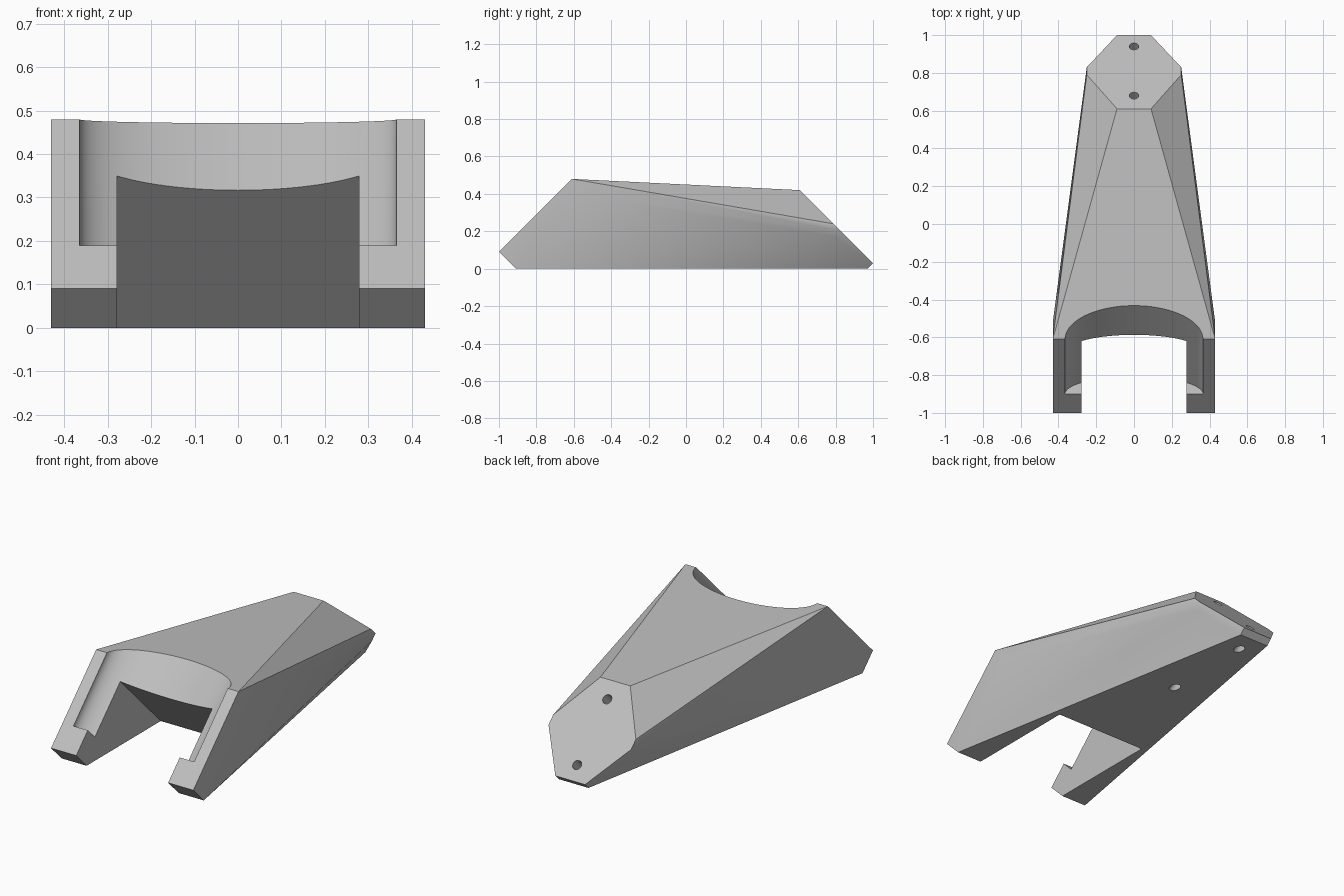
import bpy
import bmesh
from math import cos, sin, pi, sqrt, radians
from mathutils import Matrix, Vector

cube = bpy.data.objects.get("Cube")
if cube:
    bpy.data.objects.remove(cube, do_unlink=True)

grey = bpy.data.materials.new("light grey")
grey.use_nodes = True
colour = (0.52, 0.52, 0.52, 1)
grey.diffuse_color = colour
grey.node_tree.nodes["Principled BSDF"].inputs["Base Color"].default_value = colour


def add_object(name, bm):
    bmesh.ops.recalc_face_normals(bm, faces=bm.faces)
    mesh = bpy.data.meshes.new(name)
    bm.to_mesh(mesh)
    bm.free()
    mesh.materials.append(grey)
    obj = bpy.data.objects.new(name, mesh)
    bpy.context.collection.objects.link(obj)
    return obj


# Body: hull around a sloped front plate and a sloped octagonal back plate
front_plate = [(0.43, -1, 0.09), (0.43, -0.61, 0.48)]
back_plate = [(0.09, 1, 0.03), (0.25, 0.83, 0.20), (0.25, 0.79, 0.24), (0.09, 0.61, 0.42)]
bm = bmesh.new()
for plate, inward in ((front_plate, Vector((0, 0.09, -0.09))),
                      (back_plate, Vector((0, -0.03, -0.03)))):
    for x, y, z in plate:
        for side in (-1, 1):
            corner = Vector((side * x, y, z))
            bm.verts.new(corner)
            bm.verts.new(corner + inward)
hull = bmesh.ops.convex_hull(bm, input=bm.verts)
loose = [v for v in bm.verts if not v.link_faces]
bmesh.ops.delete(bm, geom=loose, context='VERTS')
bmesh.ops.dissolve_limit(bm, angle_limit=radians(0.5), verts=bm.verts, edges=bm.edges)
body = add_object("body", bm)

# Frame of the front slope: local y goes into the body, local z up the slope
slope = Matrix.Translation((0, -0.545, 0.545)) @ Matrix.Rotation(radians(-45), 4, 'X')


def cut(name, profile, low, high):
    """Extrude an (x, depth) profile along the slope and subtract it."""
    bm = bmesh.new()
    face = bm.faces.new([bm.verts.new((x, d, low)) for x, d in profile])
    top = bmesh.ops.extrude_face_region(bm, geom=[face])["geom"]
    bmesh.ops.translate(bm, vec=(0, 0, high - low),
                        verts=[g for g in top if isinstance(g, bmesh.types.BMVert)])
    bm.transform(slope)
    cutter = add_object(name, bm)
    cutter.hide_render = True
    mod = body.modifiers.new(name, 'BOOLEAN')
    mod.operation = 'DIFFERENCE'
    mod.solver = 'EXACT'
    mod.object = cutter
    bpy.context.view_layer.objects.active = body
    bpy.ops.object.modifier_apply(modifier=name)
    bpy.data.objects.remove(cutter, do_unlink=True)


def ellipse(rx, ry, depth, count):
    return [(rx * cos(2 * pi * i / count), depth + ry * sin(2 * pi * i / count))
            for i in range(count)]


# Shallow curved trough, open slot and two screw holes
cut("trough", ellipse(0.365, 0.132, 0, 96), -0.71 / sqrt(2), 0.6)
cut("slot", [(-0.278, -0.3), (0.278, -0.3), (0.278, 1.2), (-0.278, 1.2)], -2, -0.27 / sqrt(2))
for hole_y in (0.94, 0.68):
    hole_z = 1.03 - hole_y
    cut("screw_hole", ellipse(0.025, 0.025, (hole_y - hole_z + 1.09) / sqrt(2), 32), -1, 2)

# Smooth shading with sharp edges kept
bpy.ops.object.select_all(action='DESELECT')
body.select_set(True)
bpy.context.view_layer.objects.active = body
bpy.ops.object.shade_smooth_by_angle(angle=radians(35))
